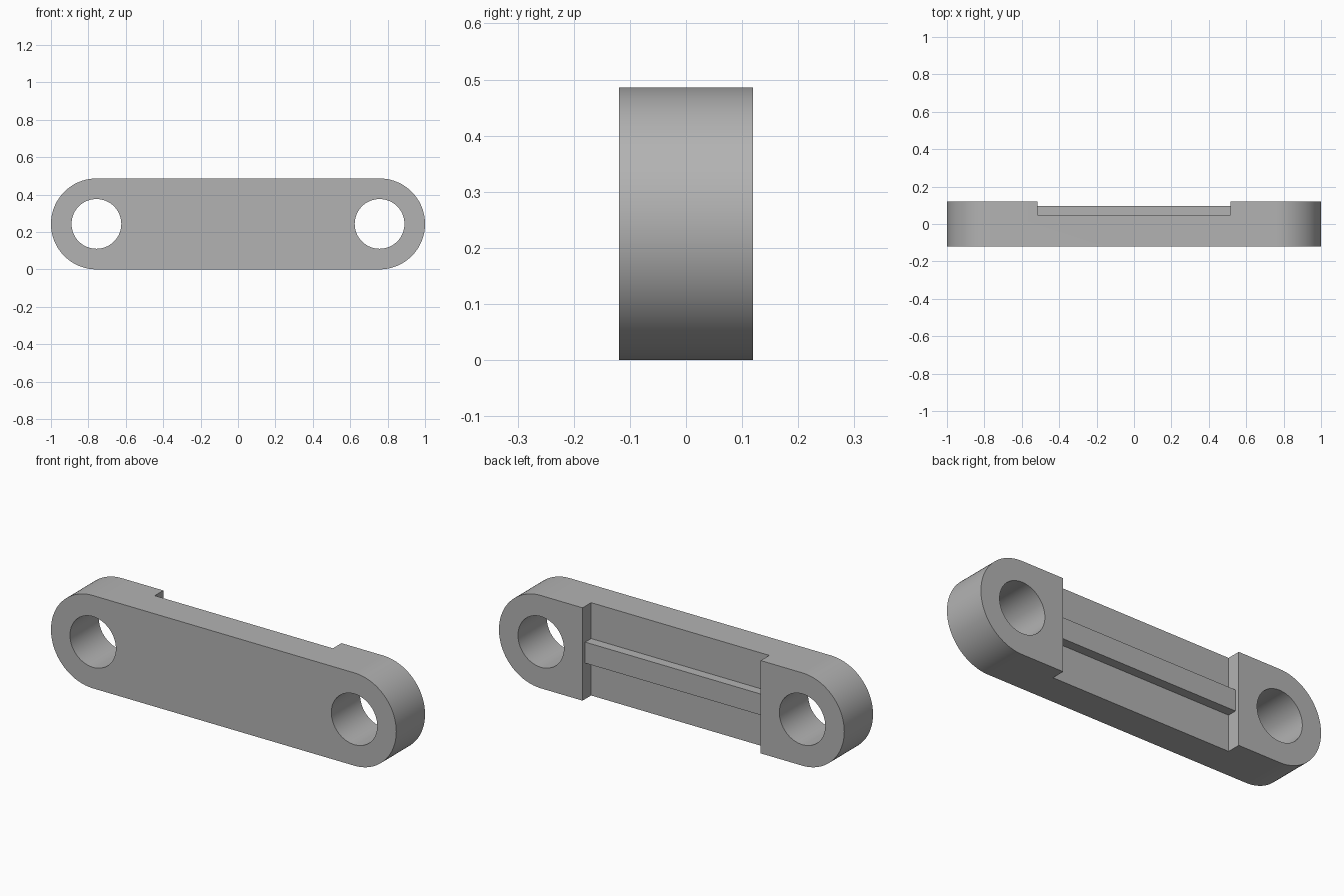
import bpy, bmesh
from math import cos, sin, pi, radians

RADIUS = 0.243      # rounded end radius, half the height
PIVOT = 1 - RADIUS  # x of the hole centres
HOLE = 0.133
HALF = 0.119        # half the thickness
FLOOR = 0.048       # recess floor
RIDGE = 0.097       # ridge face
SPAN = 0.516        # half the recess length

old = bpy.data.objects.get("Cube")
if old:
    bpy.data.objects.remove(old)

grey = bpy.data.materials.new("plain grey")
grey.use_nodes = True
grey.diffuse_color = (0.45, 0.45, 0.45, 1)
grey.node_tree.nodes["Principled BSDF"].inputs["Base Color"].default_value = grey.diffuse_color


def prism(name, outline, y0, y1):
    """Extrude an (x, z) outline from y0 to y1."""
    bm = bmesh.new()
    face = bm.faces.new([bm.verts.new((x, y0, z)) for x, z in outline])
    ext = bmesh.ops.extrude_face_region(bm, geom=[face])["geom"]
    moved = [v for v in ext if isinstance(v, bmesh.types.BMVert)]
    bmesh.ops.translate(bm, verts=moved, vec=(0, y1 - y0, 0))
    bmesh.ops.recalc_face_normals(bm, faces=bm.faces)
    mesh = bpy.data.meshes.new(name)
    bm.to_mesh(mesh)
    bm.free()
    mesh.materials.append(grey)
    obj = bpy.data.objects.new(name, mesh)
    bpy.context.collection.objects.link(obj)
    return obj


def arc(cx, r, start, sweep, n):
    return [(cx + r * cos(start + sweep * i / n), RADIUS + r * sin(start + sweep * i / n))
            for i in range(n + 1)]


def box(x, z0, z1):
    return [(-x, z0), (x, z0), (x, z1), (-x, z1)]


def cut(target, cutter):
    mod = target.modifiers.new(cutter.name, "BOOLEAN")
    mod.operation = "DIFFERENCE"
    mod.solver = "EXACT"
    mod.object = cutter
    bpy.context.view_layer.objects.active = target
    bpy.ops.object.modifier_apply(modifier=mod.name)
    bpy.data.objects.remove(cutter)


# Round-ended link body
body = prism("link_body", arc(PIVOT, RADIUS, -pi / 2, pi, 48) + arc(-PIVOT, RADIUS, pi / 2, pi, 48),
             -HALF, HALF)

# Pin holes through both ends
for side in (-1, 1):
    cut(body, prism("hole_cutter", arc(side * PIVOT, HOLE, 0, 2 * pi, 64)[:-1], -1, 1))

# Recess across the back
cut(body, prism("recess_cutter", box(SPAN, -1, 1), FLOOR, 1))

# Central ridge along the recess floor
ridge = prism("back_ridge", box(SPAN, RADIUS - 0.055, RADIUS + 0.055), FLOOR, RIDGE)

# Smooth the round walls, keep edges sharp
bpy.ops.object.select_all(action="DESELECT")
body.select_set(True)
bpy.context.view_layer.objects.active = body
bpy.ops.object.shade_smooth_by_angle(angle=radians(30))
